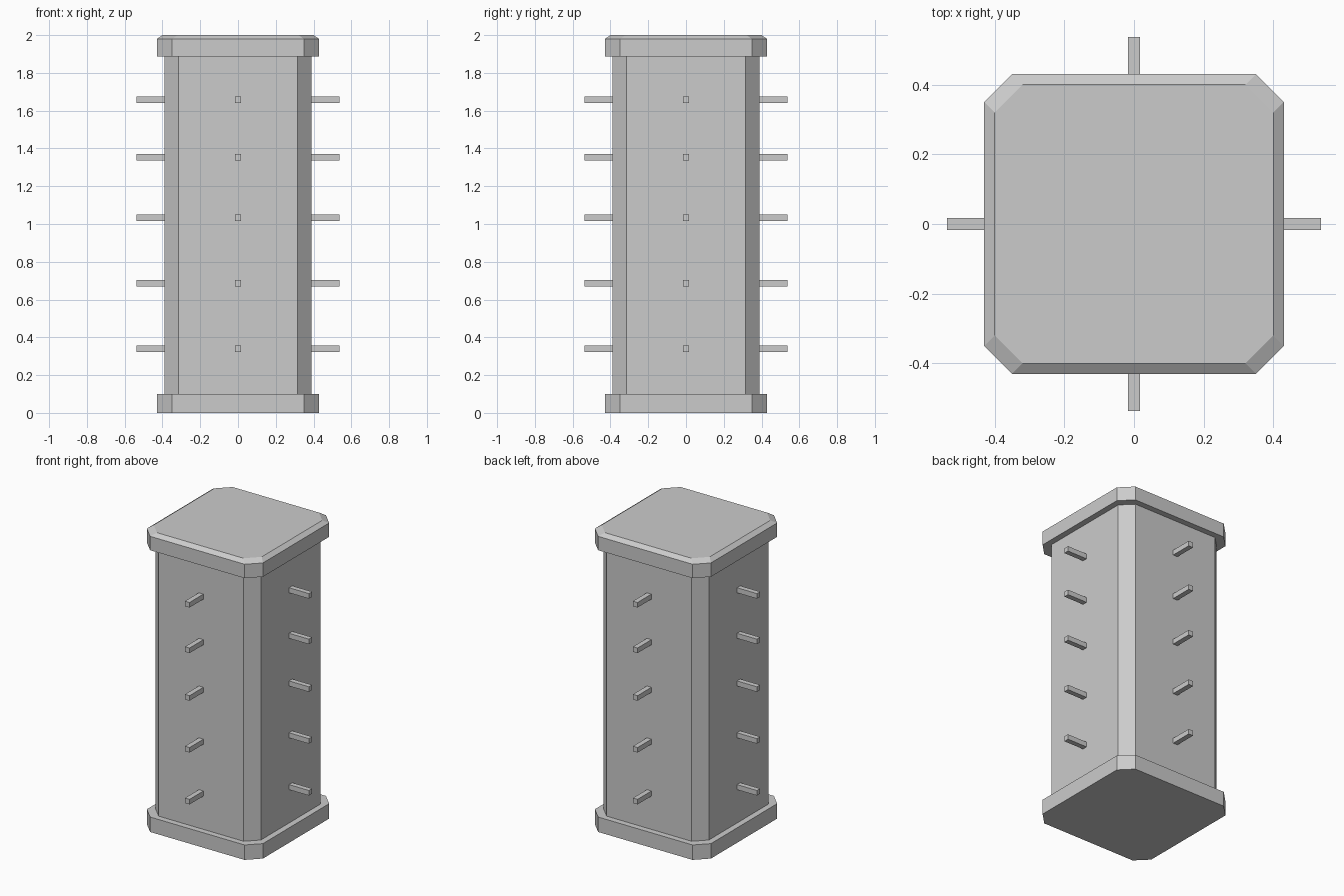
import bpy, bmesh, math
from mathutils import Matrix

cube = bpy.data.objects.get("Cube")
if cube:
    bpy.data.objects.remove(cube, do_unlink=True)

grey = bpy.data.materials.new("plain_grey")
grey.use_nodes = True
colour = (0.6, 0.6, 0.6, 1)
grey.diffuse_color = colour
grey.node_tree.nodes["Principled BSDF"].inputs["Base Color"].default_value = colour


def finish(name, bm):
    bmesh.ops.recalc_face_normals(bm, faces=bm.faces)
    mesh = bpy.data.meshes.new(name)
    bm.to_mesh(mesh)
    bm.free()
    mesh.materials.append(grey)
    obj = bpy.data.objects.new(name, mesh)
    bpy.context.collection.objects.link(obj)
    return obj


def octagon(half, flat):
    """Square outline with cut corners."""
    quarter = [(half, -flat), (half, flat)]
    points = []
    for _ in range(4):
        points += quarter
        quarter = [(-y, x) for x, y in quarter]
    return points


def stack(name, levels):
    """Loft cut-corner squares through (z, half width, half flat) levels."""
    bm = bmesh.new()
    rings = [[bm.verts.new((x, y, z)) for x, y in octagon(half, flat)]
             for z, half, flat in levels]
    for low, high in zip(rings, rings[1:]):
        for i in range(8):
            j = (i + 1) % 8
            bm.faces.new((low[i], low[j], high[j], high[i]))
    bm.faces.new(rings[0][::-1])
    bm.faces.new(rings[-1])
    return finish(name, bm)


# Pillar: base, shaft and bevelled cap
stack("base", [(0, 0.43, 0.35), (0.1, 0.43, 0.35)])
stack("shaft", [(0.1, 0.39, 0.315), (1.886, 0.39, 0.315)])
stack("cap", [(1.886, 0.43, 0.35), (1.979, 0.43, 0.35), (2, 0.4, 0.32)])

# Pegs: five rows on each of the four sides
peg_in, peg_out, peg_width = 0.37, 0.537, 0.034
for side, name in enumerate(("left", "back", "right", "front")):
    turn = Matrix.Rotation(side * math.pi / 2, 4, "Z")
    bm = bmesh.new()
    for z in (0.34, 0.687, 1.034, 1.353, 1.658):
        place = Matrix.Translation(((peg_in + peg_out) / 2, 0, z))
        size = Matrix.Diagonal((peg_out - peg_in, peg_width, peg_width, 1))
        bmesh.ops.create_cube(bm, size=1, matrix=turn @ place @ size)
    finish(name + "_pegs", bm)
